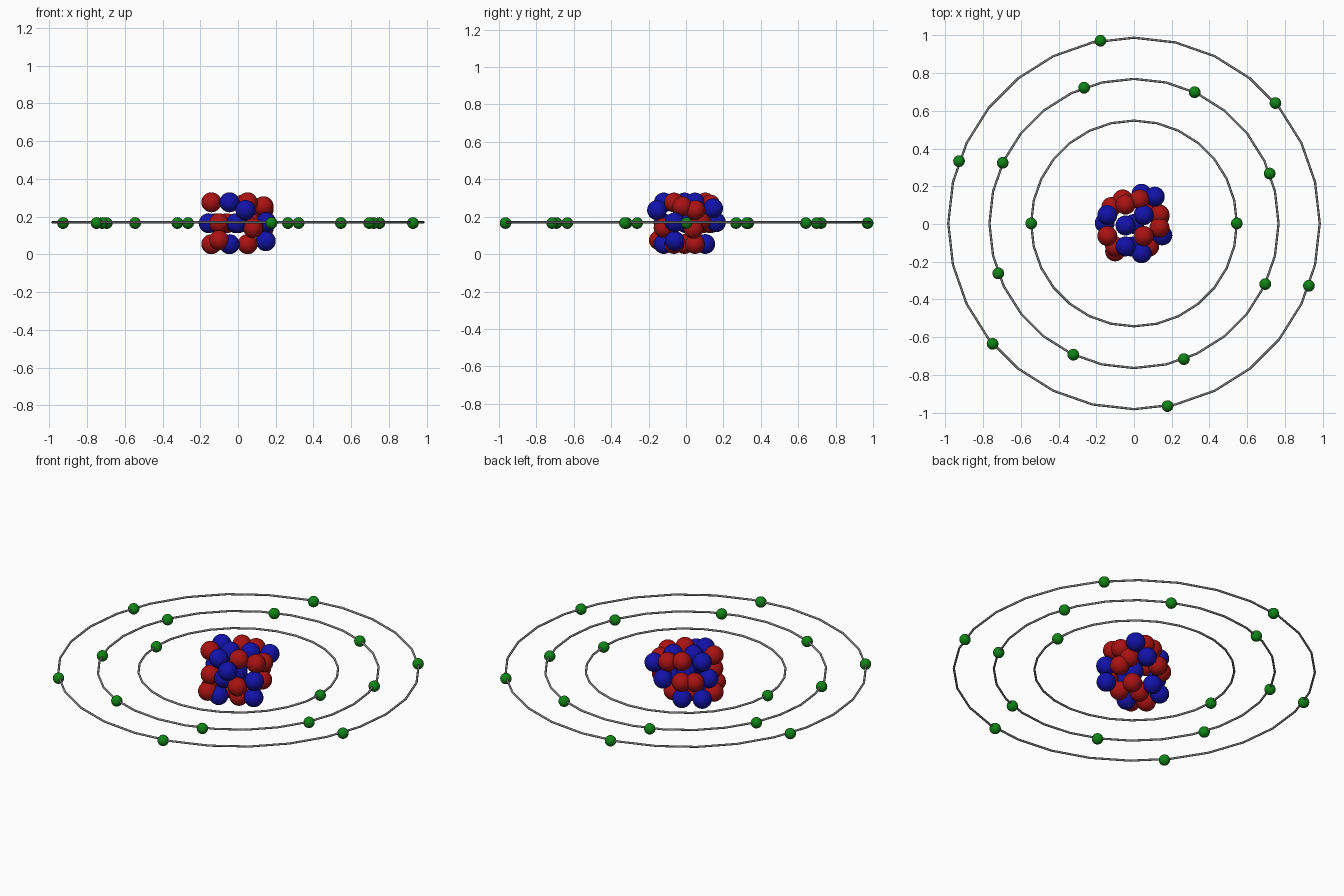
import bpy, math

if "Cube" in bpy.data.objects:
    bpy.data.objects.remove(bpy.data.objects["Cube"])

def material(name, rgb):
    m = bpy.data.materials.new(name)
    m.diffuse_color = (*rgb, 1)
    m.use_nodes = True
    m.node_tree.nodes["Principled BSDF"].inputs["Base Color"].default_value = m.diffuse_color
    return m

RED = material("red", (0.40, 0.006, 0.006))
BLUE = material("blue", (0.006, 0.006, 0.40))
GREEN = material("green", (0.005, 0.23, 0.008))
GREY = material("grey", (0.22, 0.22, 0.22))
MID = 0.166   # height of the orbit plane

def finish(name, mat):
    ob = bpy.context.object
    ob.name = name
    ob.data.materials.append(mat)
    bpy.ops.object.shade_smooth()

def ball(name, pos, radius, mat):
    bpy.ops.mesh.primitive_uv_sphere_add(segments=24, ring_count=14,
                                         radius=radius, location=pos)
    finish(name, mat)

# Orbit rings with evenly spaced electrons: radius, count, first angle
for radius, count, start in ((0.545, 2, 0), (0.766, 8, 20.2), (0.984, 6, 40.4)):
    bpy.ops.mesh.primitive_torus_add(major_segments=28, minor_segments=8,
                                     major_radius=radius, minor_radius=0.006,
                                     location=(0, 0.003, MID + 0.004))
    finish("orbit_ring", GREY)
    for i in range(count):
        a = math.radians(start + 360 * i / count)
        ball("electron", (radius * math.cos(a), 0.003 + radius * math.sin(a), MID),
             0.031, GREEN)

# Nucleus: top and bottom hexagonal layers around a centre ball
def hex_layer(z, centre, around):
    ball("nucleon", (-0.045, -0.008, z), 0.053, centre)
    for i, mat in enumerate(around):
        a = math.radians(30 + 60 * i)
        ball("nucleon", (-0.045 + 0.111 * math.cos(a),
                         -0.008 + 0.111 * math.sin(a), z), 0.053, mat)

hex_layer(0.276, BLUE, (BLUE, RED, BLUE, RED, BLUE, RED))
hex_layer(0.054, RED, (RED, BLUE, BLUE, RED, BLUE, RED))

# Loosely packed nucleons of the middle and the flanks
reds = ((0.135, -0.02, 0.255), (0.135, 0.05, 0.235), (0.135, 0.04, 0.135),
        (0.08, -0.12, 0.14), (-0.10, -0.145, 0.075), (-0.10, -0.12, 0.165),
        (-0.12, 0.09, 0.165), (-0.06, 0.13, 0.165), (0.03, 0.13, 0.265),
        (0.10, 0.08, 0.18))
blues = ((0.04, -0.155, 0.235), (0.11, 0.145, 0.245), (0.04, 0.16, 0.17),
         (0.15, -0.06, 0.17), (0.147, -0.06, 0.07), (-0.155, 0.005, 0.165),
         (-0.01, -0.12, 0.165), (0.0, 0.0, 0.165))
for mat, spots in ((RED, reds), (BLUE, blues)):
    for p in spots:
        ball("nucleon", p, 0.053, mat)
